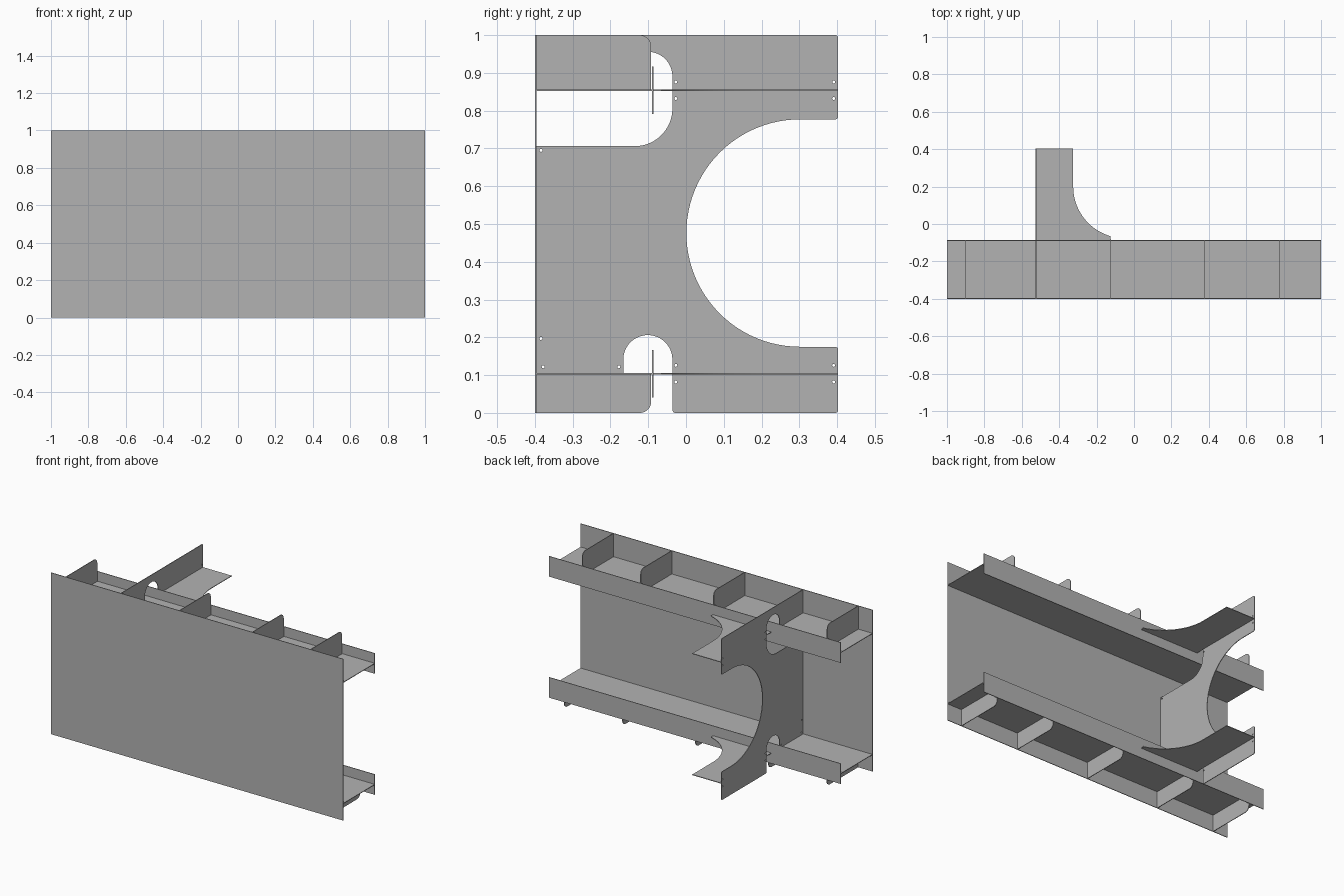
import bpy
from math import radians, sin, cos
from mathutils import Matrix

if "Cube" in bpy.data.objects:
    bpy.data.objects.remove(bpy.data.objects["Cube"], do_unlink=True)

grey = bpy.data.materials.new("plain_grey")
grey.use_nodes = True
colour = (0.45, 0.45, 0.45, 1)
grey.diffuse_color = colour
grey.node_tree.nodes["Principled BSDF"].inputs["Base Color"].default_value = colour

THICK = 0.004
FRONT, FLANGE_Y, BACK = -0.4, -0.088, 0.403
SHELVES = {"lower": 0.104, "upper": 0.854}

# Sheet orientations: which model axes the flat profile lies in
FACING_X = Matrix(((0, 0, 1), (1, 0, 0), (0, 1, 0))).to_4x4()
FACING_Y = Matrix(((1, 0, 0), (0, 0, -1), (0, 1, 0))).to_4x4()
FACING_Z = Matrix.Identity(4)


def arc(u, v, r, start, end, steps=24):
    angles = [radians(start + (end - start) * i / steps) for i in range(steps + 1)]
    return [(u + r * cos(a), v + r * sin(a)) for a in angles]


def rect(u0, u1, v0, v1):
    return [(u0, v0), (u1, v0), (u1, v1), (u0, v1)]


def sheet(name, outline, facing, offset, holes=()):
    """Thin plate cut from an outline, with optional round holes."""
    curve = bpy.data.curves.new(name, "CURVE")
    curve.dimensions = "2D"
    curve.fill_mode = "BOTH"
    curve.extrude = THICK / 2
    for loop in [outline] + [arc(u, v, 0.004, 0, 330, 11) for u, v in holes]:
        spline = curve.splines.new("POLY")
        spline.points.add(len(loop) - 1)
        for point, (u, v) in zip(spline.points, loop):
            point.co = (u, v, 0, 1)
        spline.use_cyclic_u = True
    helper = bpy.data.objects.new(name + "_helper", curve)
    bpy.context.collection.objects.link(helper)
    bpy.context.view_layer.update()
    graph = bpy.context.evaluated_depsgraph_get()
    mesh = bpy.data.meshes.new_from_object(helper.evaluated_get(graph))
    bpy.data.objects.remove(helper, do_unlink=True)
    mesh.transform(Matrix.Translation(offset) @ facing)
    mesh.materials.clear()
    mesh.materials.append(grey)
    for face in mesh.polygons:
        face.use_smooth = False
    mesh.name = name
    obj = bpy.data.objects.new(name, mesh)
    bpy.context.collection.objects.link(obj)
    return obj


# Large front panel
sheet("front_panel", rect(-1, 1, 0, 1), FACING_Y, (0, FRONT + THICK / 2, 0))

# Shelves, their upright flanges, and the curved gussets behind them
FRAME_X = -0.524
gusset = ([(FRAME_X, FLANGE_Y), (-0.124, FLANGE_Y)]
          + arc(-0.049, 0.2, 0.276, 254, 180)
          + [(-0.325, BACK), (FRAME_X, BACK)])
for level, z in SHELVES.items():
    sheet(level + "_shelf", rect(-1, 1, FRONT, FLANGE_Y), FACING_Z, (0, 0, z))
    sheet(level + "_flange", rect(-1, 1, z - 0.063, z + 0.063), FACING_Y,
          (0, FLANGE_Y, 0))
    sheet(level + "_gusset", gusset, FACING_Z, (0, 0, z))

# Small stiffeners with one rounded corner
EDGE = FLANGE_Y - 0.004
lower = ([(FRONT, SHELVES["lower"]), (FRONT, 0)]
         + arc(EDGE - 0.03, 0.03, 0.03, 270, 360, 8) + [(EDGE, SHELVES["lower"])])
upper = ([(FRONT, SHELVES["upper"]), (EDGE, SHELVES["upper"])]
         + arc(EDGE - 0.03, 0.97, 0.03, 0, 90, 8) + [(FRONT, 1)])
for i, x in enumerate((-0.9, -0.5, 0, 0.5, 0.9)):
    sheet(f"lower_stiffener_{i + 1}", lower, FACING_X, (x, 0, 0))
for i, x in enumerate((-0.902, -0.124, 0.376, 0.776)):
    sheet(f"upper_stiffener_{i + 1}", upper, FACING_X, (x, 0, 0))

# Cross frame: round rear cutout, arched slots and an open window
R = 0.008
frame = ([(FRONT, 0.104), (-0.166, 0.104)]
         + arc(-0.101, 0.141, 0.065, 180, 0)
         + arc(-0.036 + R, R, R, 180, 270, 4)
         + arc(BACK - R, R, R, 270, 360, 4)
         + arc(BACK - R, 0.175 - R, R, 0, 90, 4)
         + arc(0.302, 0.476, 0.301, 270, 90, 48)
         + arc(BACK - R, 0.777 + R, R, 270, 360, 4)
         + arc(BACK - R, 1 - R, R, 0, 90, 4)
         + [(FRONT, 1), (FRONT, 0.854), (-0.166, 0.854)]
         + arc(-0.101, 0.891, 0.065, 180, 0)
         + arc(-0.136, 0.806, 0.1, 0, -90)
         + [(FRONT, 0.706)])
holes = [(-0.384, 0.695), (-0.384, 0.197), (-0.378, 0.122), (-0.178, 0.122)]
holes += [(y, z + d) for y in (-0.027, 0.391) for z in SHELVES.values()
          for d in (-0.022, 0.022)]
sheet("cross_frame", frame, FACING_X, (FRAME_X, 0, 0), holes)
